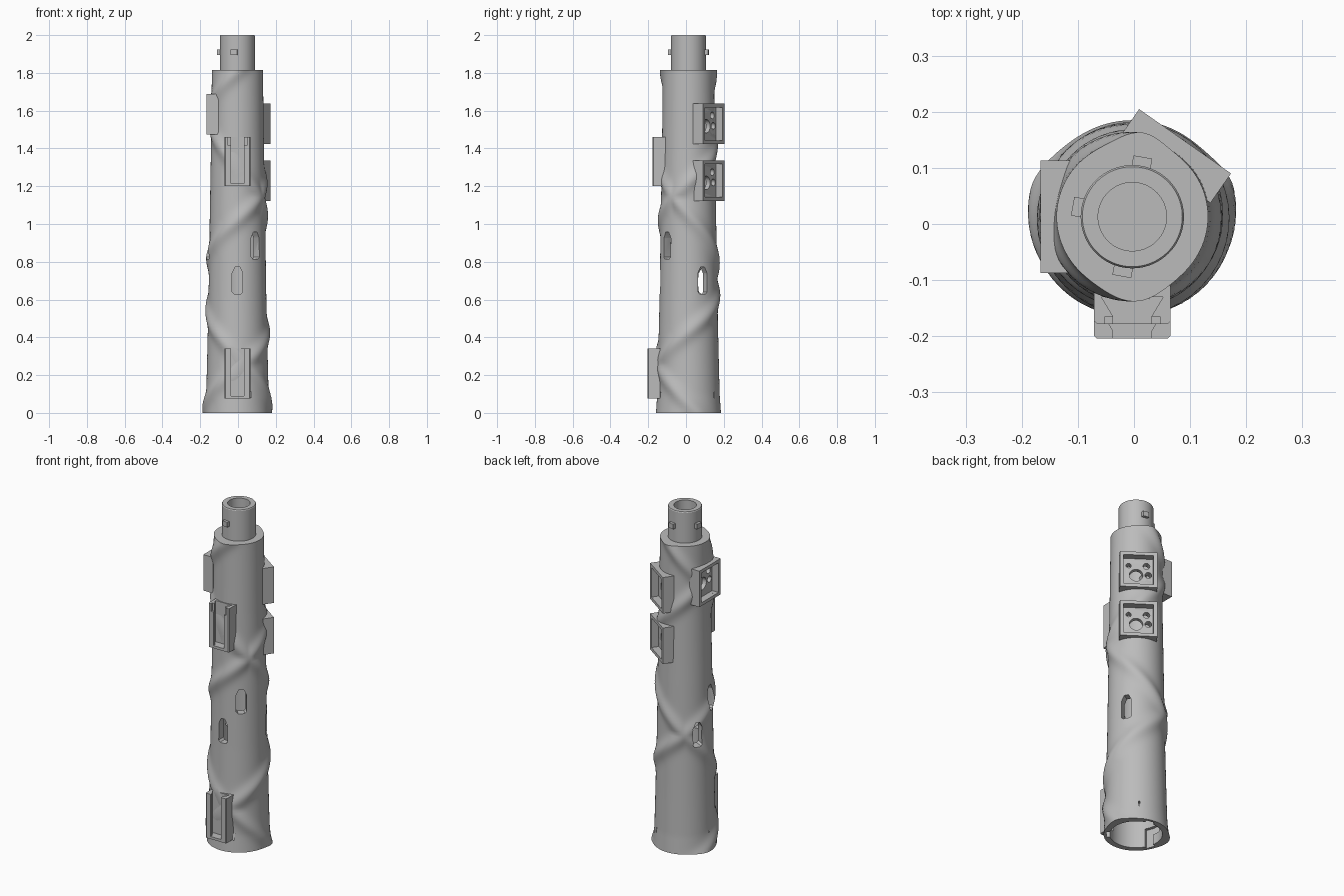
import bpy, bmesh, math
from mathutils import Matrix, Vector

cube = bpy.data.objects.get("Cube")
if cube:
    bpy.data.objects.remove(cube)

grey = bpy.data.materials.new("plain grey")
grey.use_nodes = True
COLOUR = (0.5, 0.5, 0.5, 1)
grey.diffuse_color = COLOUR
grey.node_tree.nodes["Principled BSDF"].inputs["Base Color"].default_value = COLOUR

CENTRE = Vector((-0.003, 0.013, 0))
SEGMENTS = 96


def make(name, bm):
    bmesh.ops.recalc_face_normals(bm, faces=bm.faces)
    mesh = bpy.data.meshes.new(name)
    bm.to_mesh(mesh)
    bm.free()
    obj = bpy.data.objects.new(name, mesh)
    bpy.context.collection.objects.link(obj)
    mesh.materials.append(grey)
    return obj


def prism(name, points, lo, hi, axis="x", az=0):
    """Extrude an outline along the local radial (x) or up (z) axis, turned to az degrees."""
    bm = bmesh.new()
    spin = Matrix.Translation(CENTRE) @ Matrix.Rotation(math.radians(az), 4, "Z")
    ends = []
    for d in (lo, hi):
        ends.append([bm.verts.new(spin @ Vector((d, a, b) if axis == "x" else (a, b, d)))
                     for a, b in points])
    bm.faces.new(ends[0])
    bm.faces.new(ends[1])
    n = len(points)
    for i in range(n):
        j = (i + 1) % n
        bm.faces.new((ends[0][i], ends[0][j], ends[1][j], ends[1][i]))
    return make(name, bm)


def rect(a0, a1, b0, b1):
    return [(a0, b0), (a1, b0), (a1, b1), (a0, b1)]


def disc(a, b, r, n=24):
    return [(a + r * math.cos(math.tau * i / n), b + r * math.sin(math.tau * i / n))
            for i in range(n)]


def lathe(name, profile, offset=None):
    """Revolve a closed (radius, height) profile; offset may push points outwards."""
    bm = bmesh.new()
    rings = []
    for r, z, outer in profile:
        ring = []
        for i in range(SEGMENTS):
            a = math.tau * i / SEGMENTS
            rr = r + (offset(math.degrees(a), z) if offset and outer else 0)
            ring.append(bm.verts.new(CENTRE + Vector((rr * math.cos(a), rr * math.sin(a), z))))
        rings.append(ring)
    for lower, upper in zip(rings, rings[1:]):
        for i in range(SEGMENTS):
            j = (i + 1) % SEGMENTS
            bm.faces.new((lower[i], lower[j], upper[j], upper[i]))
    bm.faces.new(rings[0])
    bm.faces.new(rings[-1])
    return make(name, bm)


def cut(target, cutters):
    for c in cutters:
        c.hide_render = True
        mod = target.modifiers.new("cut", "BOOLEAN")
        mod.operation = "DIFFERENCE"
        mod.solver = "EXACT"
        mod.object = c
        bpy.context.view_layer.objects.active = target
        bpy.ops.object.modifier_apply(modifier=mod.name)


# Tapered outer wall with two crossing spiral ridges
TAPER = [(0, .172), (.1, .165), (.3, .160), (.6, .153), (1.0, .147), (1.4, .140), (1.815, .135)]


def wall_radius(z):
    for (z0, r0), (z1, r1) in zip(TAPER, TAPER[1:]):
        if z <= z1:
            return r0 + (r1 - r0) * (z - z0) / (z1 - z0)
    return TAPER[-1][1]


def ridges(az, z):
    total = 0
    for start, pitch in ((.23 + .79 * (az + 90) / 360, .79), (.70 - (az - 125) / 360, 1.0)):
        d = (z - start + pitch / 2) % pitch - pitch / 2
        total = max(total, .016 * math.exp(-(d / .05) ** 2))
    return total


ROWS = 110
heights = [1.815 * i / ROWS for i in range(ROWS + 1)]
bore = [(.098, 1.77), (.098, 1.1), (.115, .4), (.115, .16), (.14, .16), (.14, 0)]
profile = [(r, z, False) for r, z in bore] + [(wall_radius(z), z, True) for z in heights]
# The bore's end cap and the top face close the shell
shell = bmesh.new()
body = lathe("main_tube", profile, ridges)

# The foot rim joins the bore and wall rings directly
cutters = []

# Pointed windows through the wall
for az, z in ((-90, .63), (30, .63), (150, .63), (-50, .815), (190, .815)):
    outline = [(-.028, z + .01), (-.018, z), (.018, z), (.028, z + .01),
               (.028, z + .11), (.012, z + .143), (-.012, z + .143), (-.028, z + .11)]
    cutters.append(prism("window_cutter", outline, .06, .25, az=az))

# Bayonet notches inside the foot socket
for az in (80, 200, 320):
    cutters.append(prism("notch_cutter", rect(-.025, .025, -.02, .11), .11, .157, az=az))
    cutters.append(prism("notch_cutter", rect(-.07, .0, .06, .11), .11, .152, az=az))

# Square framed sockets on the sides
parts = [body]
for name, az, z in (("side_socket", 180, 1.58), ("upper_back_socket", 55, 1.53),
                    ("lower_back_socket", 55, 1.23)):
    frame = prism(name, rect(-.1, .1, z - .107, z + .107), .10, .164, az=az)
    own = [prism("recess_cutter", rect(-.08, .08, z - .088, z + .088), .122, .25, az=az)]
    for y, dz, r in ((-.01, -.012, .036), (.045, .045, .018), (.055, -.01, .018),
                     (-.05, .045, .014)):
        own.append(prism("hole_cutter", disc(y, z + dz, r), .07, .2, az=az))
    cut(frame, own)
    cutters += own
    parts.append(frame)

# Dovetail clips on the front
for name, face, z0, z1 in (("lower_front_clip", .217, .075, .34),
                           ("upper_front_clip", .191, 1.2, 1.46)):
    clip = prism(name, [(face - .07, -.068), (face - .005, -.068), (face, -.063),
                        (face, .063), (face - .005, .068), (face - .07, .068)],
                 z0, z1, "z", -90)
    slot = [(face + .02, -.034), (face - .013, -.034), (face - .048, -.055),
            (face - .048, .055), (face - .013, .034), (face + .02, .034)]
    own = [prism("slot_cutter", slot, z0 + .015, z1 + .02, "z", -90)]
    if z0 > 1:
        own.append(prism("catch_cutter", rect(-.05, .05, z1 - .045, z1 + .02),
                         face - .012, face + .02, az=-90))
    cut(clip, own)
    cutters += own
    parts.append(clip)

shell.free()
cut(body, cutters)

# Top plug with a hollow mouth and bayonet lugs
plug = lathe("top_plug", [(.092, 1.79, False), (.092, 1.995, False), (.089, 2.0, False),
                          (.061, 2.0, False), (.061, 1.83, False)])
parts.append(plug)
for i, az in enumerate((80, 170, 260)):
    parts.append(prism("plug_lug_%d" % (i + 1), rect(-.017, .017, 1.895, 1.925),
                       .08, .108, az=az))

for c in cutters:
    bpy.data.objects.remove(c)

# Smooth round surfaces, keep corners crisp
bpy.ops.object.select_all(action="DESELECT")
for p in parts:
    p.select_set(True)
bpy.context.view_layer.objects.active = body
bpy.ops.object.shade_smooth_by_angle(angle=math.radians(30))
